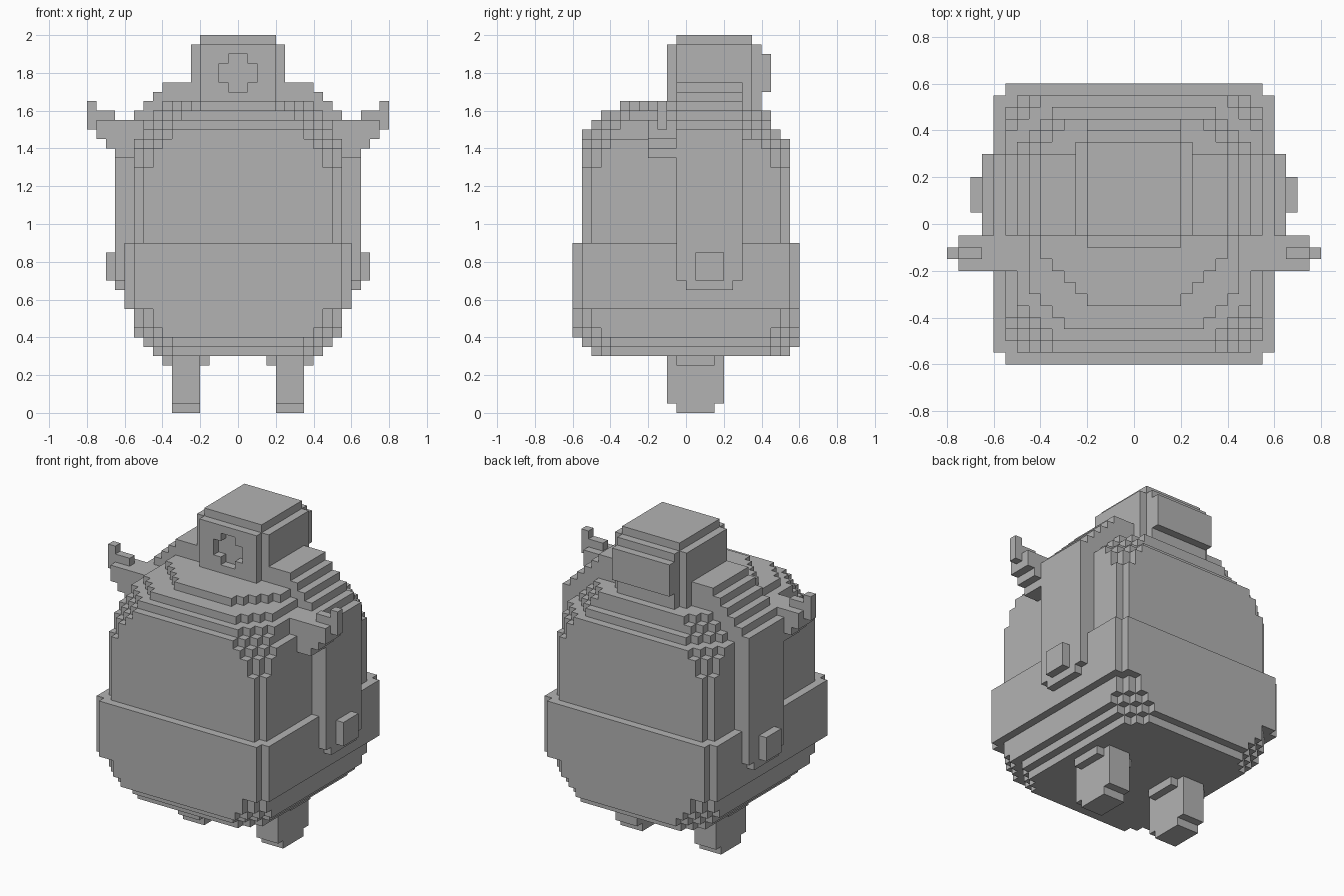
import bpy, bmesh, math
from mathutils import Vector

if "Cube" in bpy.data.objects:
    bpy.data.objects.remove(bpy.data.objects["Cube"])

U = 0.05  # size of one cube cell

grey = bpy.data.materials.new("plain_grey")
grey.diffuse_color = (0.45, 0.45, 0.45, 1)
grey.use_nodes = True
grey.node_tree.nodes["Principled BSDF"].inputs["Base Color"].default_value = grey.diffuse_color


def box(x0, x1, y0, y1, z0, z1):
    """Cells inside a block, in cell units."""
    return {(x, y, z) for x in range(x0, x1)
            for y in range(y0, y1) for z in range(z0, z1)}


def slab(hx, y0, y1, z0, z1, notch):
    """Centred block whose four vertical corners are stepped off."""
    return {(x, y, z) for x, y, z in box(-hx, hx, y0, y1, z0, z1)
            if min(x + hx, hx - 1 - x) + min(y - y0, y1 - 1 - y) >= notch}


def mirror(cells):
    return {(-x - 1, y, z) for x, y, z in cells}


def build(name, cells):
    """Skin the outside of a set of cells and merge its flat faces."""
    bm = bmesh.new()
    verts = {}
    for c in cells:
        for axis in range(3):
            for side in (0, 1):
                n = list(c)
                n[axis] += 2 * side - 1
                if tuple(n) in cells:
                    continue
                a, b = (axis + 1) % 3, (axis + 2) % 3
                ring = []
                for da, db in ((0, 0), (1, 0), (1, 1), (0, 1)):
                    p = list(c)
                    p[axis] += side
                    p[a] += da
                    p[b] += db
                    p = tuple(p)
                    if p not in verts:
                        verts[p] = bm.verts.new(Vector(p) * U)
                    ring.append(verts[p])
                bm.faces.new(ring if side else ring[::-1])
    bmesh.ops.dissolve_limit(bm, angle_limit=math.radians(1),
                             verts=bm.verts[:], edges=bm.edges[:])
    mesh = bpy.data.meshes.new(name)
    bm.to_mesh(mesh)
    bm.free()
    mesh.materials.append(grey)
    bpy.context.collection.objects.link(bpy.data.objects.new(name, mesh))


# body: rounded base, wide belt, torso, stepped shoulders
body = set()
for layer in (
        (9, -10, 11, 6, 7, 2), (10, -11, 12, 7, 8, 3),
        (11, -12, 12, 8, 9, 3), (11, -12, 12, 9, 11, 2),
        (12, -12, 12, 11, 18, 1),
        (11, -11, 11, 18, 26, 1), (11, -11, 11, 26, 28, 2),
        (11, -11, 11, 28, 29, 3), (10, -11, 10, 29, 30, 3),
        (10, -10, 9, 30, 31, 3), (9, -9, 9, 31, 32, 3),
        (8, -7, 8, 32, 33, 4)):
    body |= slab(*layer)
build("body", body)

# head: stepped block, cap, back plate and a cross-shaped recess in front
head = slab(5, -2, 8, 33, 39, 1) | box(-4, 4, -1, 7, 39, 40)
head |= box(-4, 4, 8, 9, 34, 38)
head -= box(-2, 2, -2, -1, 35, 37) | box(-1, 1, -2, -1, 34, 38)
build("head", head)

# arm: stepped shoulder running down into a straight column
arm = box(5, 8, -1, 6, 32, 35)
for i, top in enumerate((34, 33, 32, 31, 30)):
    arm |= box(8 + i, 9 + i, -1, 6, 14 if i > 1 else 28, top)
arm |= box(10, 13, 0, 5, 13, 14)

# side knob on the arm
knob = box(13, 14, 1, 4, 14, 17)

# horn: tapered bracket with an upturned tip
horn = (box(10, 13, -4, -1, 27, 31) | box(13, 14, -4, -1, 28, 31)
        | box(14, 15, -4, -1, 29, 31))
horn |= box(13, 16, -3, -2, 30, 32) | box(15, 16, -3, -2, 32, 33)

# leg: hip pad, shin and narrower sole
leg = box(3, 8, -1, 3, 5, 6) | box(4, 7, -2, 4, 1, 6) | box(4, 7, -1, 3, 0, 1)

for part, cells in (("arm", arm), ("arm_knob", knob), ("horn", horn), ("leg", leg)):
    build("right_" + part, cells)
    build("left_" + part, mirror(cells))
